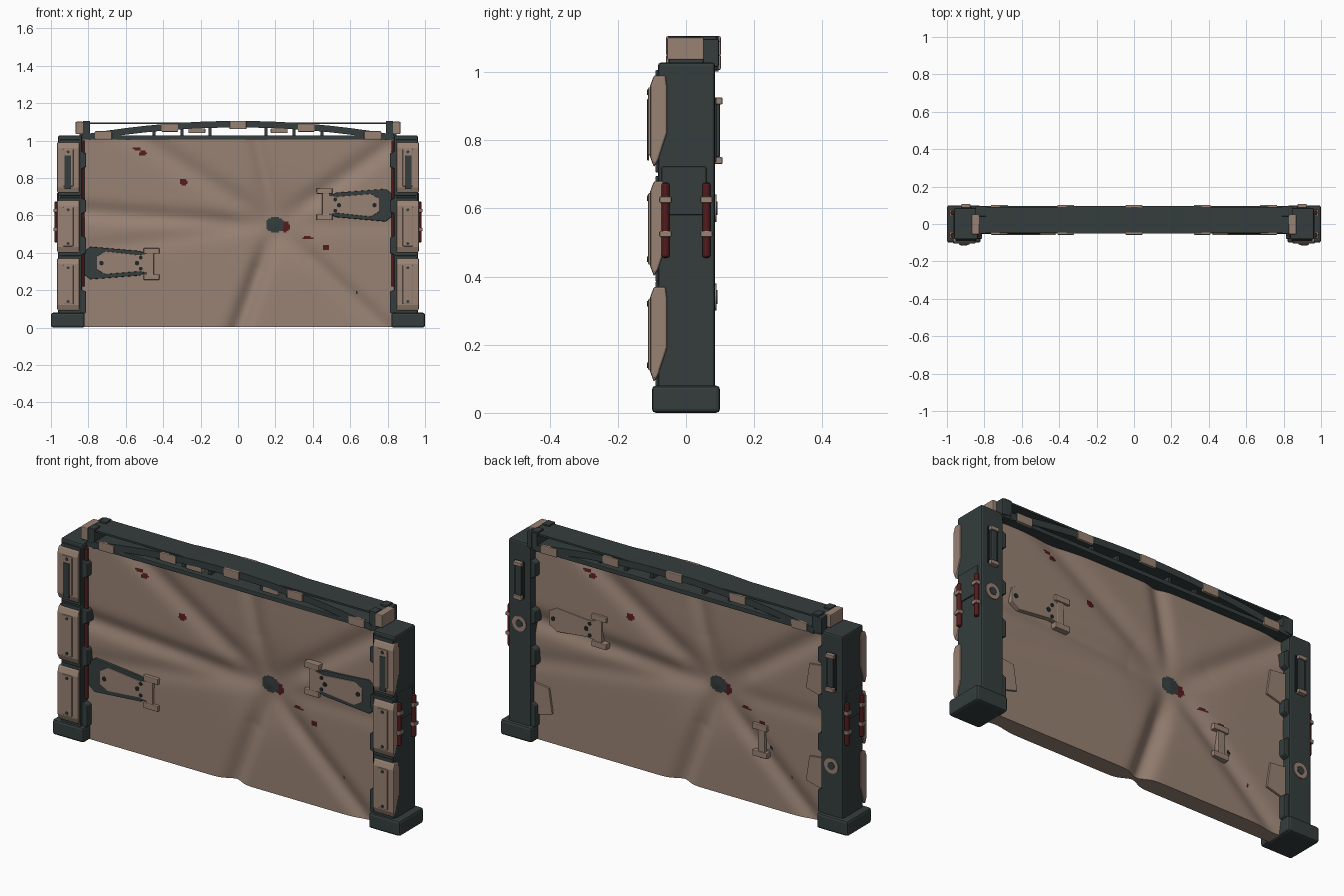
import bpy, bmesh, math
from mathutils import Matrix, Vector

cube = bpy.data.objects.get("Cube")
if cube:
    bpy.data.objects.remove(cube)


def material(name, rgb):
    m = bpy.data.materials.new(name)
    m.use_nodes = True
    m.diffuse_color = (*rgb, 1)
    m.node_tree.nodes["Principled BSDF"].inputs["Base Color"].default_value = (*rgb, 1)
    return m


TAN = material("tan_paint", (0.32, 0.225, 0.175))
DARK = material("dark_metal", (0.035, 0.047, 0.046))
BLACK = material("black_recess", (0.014, 0.019, 0.021))
RED = material("dark_red", (0.085, 0.011, 0.012))


def finish(name, bm, mats, bevel=0.0):
    me = bpy.data.meshes.new(name)
    bm.to_mesh(me)
    bm.free()
    for m in mats:
        me.materials.append(m)
    ob = bpy.data.objects.new(name, me)
    bpy.context.collection.objects.link(ob)
    if bevel:
        mod = ob.modifiers.new("Bevel", "BEVEL")
        mod.width = bevel
        mod.segments = 2
    return ob


def prism(name, pts, axis, a, b, mat, bevel=0.0):
    """Extrude a (y,z) profile along x, or an (x,z) profile along y."""
    bm = bmesh.new()
    rings = []
    for d in (a, b):
        rings.append([bm.verts.new((d, p, q) if axis == "x" else (p, d, q)) for p, q in pts])
    n = len(pts)
    bm.faces.new(rings[0])
    bm.faces.new(rings[1])
    for i in range(n):
        j = (i + 1) % n
        bm.faces.new((rings[0][i], rings[0][j], rings[1][j], rings[1][i]))
    bmesh.ops.recalc_face_normals(bm, faces=bm.faces)
    return finish(name, bm, [mat], bevel)


def box(name, x, y, z, mat, bevel=0.0):
    pts = [(x[0], z[0]), (x[1], z[0]), (x[1], z[1]), (x[0], z[1])]
    return prism(name, pts, "y", y[0], y[1], mat, bevel)


def rod(name, p, q, r, mat, bevel=0.0):
    p, q = Vector(p), Vector(q)
    bm = bmesh.new()
    rot = (q - p).to_track_quat("Z", "Y").to_matrix().to_4x4()
    bmesh.ops.create_cone(bm, cap_ends=True, segments=18, radius1=r, radius2=r,
                          depth=(q - p).length, matrix=Matrix.Translation((p + q) / 2) @ rot)
    for f in bm.faces:
        f.smooth = len(f.verts) == 4
    for e in bm.edges:
        e.smooth = e.calc_face_angle(0) < 1
    return finish(name, bm, [mat], bevel)


# Crumpled sheet: a dent with creases radiating from the impact point
HIT = Vector((0.197, 0.55))
CREASES = [((-0.5, 1.0), 0.018, 0.06), ((-0.8, 0.62), 0.02, 0.05), ((-0.8, 0.42), 0.008, 0.05),
           ((0.0, 0.0), 0.034, 0.05), ((0.66, 0.12), 0.018, 0.05), ((0.8, 0.97), 0.02, 0.055),
           ((0.1, 1.0), 0.018, 0.045), ((0.85, 0.55), 0.006, 0.05)]
STAINS = [(0.25, 0.54, 0.025, 0.03), (0.37, 0.48, 0.03, 0.008), (0.47, 0.43, 0.02, 0.015),
          (-0.29, 0.78, 0.02, 0.018), (-0.54, 0.955, 0.02, 0.01), (-0.51, 0.932, 0.02, 0.012),
          (0.635, 0.19, 0.007, 0.01)]


def sheet_depth(p):
    v = p - HIT
    y = 0.026 * math.exp(-(v.length / 0.18) ** 2)
    for target, amp, width in CREASES:
        d = (Vector(target) - HIT).normalized()
        along, side = v.dot(d), v.x * d.y - v.y * d.x
        if along > 0:
            y += amp * min(1, along / 0.25) * math.exp(-(side / width) ** 2)
    return min(y, 0.042) - 0.046


def sheet(name, turn):
    bm = bmesh.new()
    bmesh.ops.create_grid(bm, x_segments=200, y_segments=120, size=1)
    for v in bm.verts:
        p = Vector((v.co.x * 0.84, 0.508 + v.co.y * 0.505))
        v.co = (p.x, sheet_depth(p), p.y)
    for f in bm.faces:
        f.smooth = True
        c = f.calc_center_median()
        for x, z, a, b in STAINS:
            if ((c.x - x) / a) ** 2 + ((c.z - z) / b) ** 2 < 1:
                f.material_index = 2
        if ((c.x - HIT.x) / 0.05) ** 2 + ((c.z - HIT.y) / 0.043) ** 2 < 1:
            f.material_index = 1
    # Bottom hem closing the gap between the two sheets
    hem = [e for e in bm.edges if e.is_boundary and max(v.co.z for v in e.verts) < 0.004]
    new = bmesh.ops.extrude_edge_only(bm, edges=hem)["geom"]
    for g in new:
        if isinstance(g, bmesh.types.BMVert):
            g.co.y = 0
        elif isinstance(g, bmesh.types.BMFace):
            g.smooth = False
    finish(name, bm, [TAN, DARK, RED]).rotation_euler.z = turn


sheet("front_sheet", 0)
sheet("back_sheet", math.pi)

# Posts with feet, armour pads, tubes and rear fittings
for s, side in ((-1, "right"), (1, "left")):
    def X(a, b):
        return (s * a, s * b)

    box(side + "_foot", X(0.82, 1.0), (-0.1, 0.1), (0, 0.08), DARK, 0.012)
    box(side + "_post", X(0.835, 0.962), (-0.082, 0.085), (0.07, 1.027), DARK, 0.008)
    box(side + "_post_panel", X(0.95, 0.968), (-0.072, 0.06), (0.58, 0.722), DARK, 0.004)
    for z0, z1 in ((0.09, 0.37), (0.4, 0.68), (0.72, 0.99)):
        profile = [(-0.06, z1), (-0.094, z1), (-0.105, z1 - 0.03), (-0.105, z0 + 0.03), (-0.094, z0),
                   (-0.082, z0 + 0.02), (-0.056, z0 + 0.1), (-0.056, z1 - 0.03)]
        prism(side + "_pad", profile, "x", s * 0.848, s * 0.968, TAN, 0.006)
        box(side + "_pad_strip", X(0.88, 0.936), (-0.111, -0.1), (z0 + 0.035, z1 - 0.035), TAN, 0.004)
        if z0 > 0.7:
            box(side + "_pad_slot", X(0.892, 0.928), (-0.114, -0.108), (z0 + 0.02, z1 - 0.07), DARK, 0.002)
        for z in (z0 + 0.05, z1 - 0.05):
            rod(side + "_pad_bolt", (s * 0.908, -0.105, z), (s * 0.908, -0.114, z), 0.008, DARK)
        box(side + "_pad_backing", X(0.842, 0.955), (-0.09, -0.07), (z0 - 0.015, z1 + 0.015), DARK, 0.004)
    for z0, z1 in ((0.06, 0.21), (0.38, 0.5), (0.6, 0.7), (0.84, 0.95)):
        outline = [(s * 0.85, z0), (s * 0.812, z0 + 0.02), (s * 0.812, z1 - 0.02), (s * 0.85, z1)]
        prism(side + "_inner_lug", outline, "y", -0.08, 0.08, DARK, 0.005)
    rod(side + "_inner_tube", (s * 0.831, -0.06, 0.22), (s * 0.831, -0.06, 1.0), 0.01, RED)
    # Side tubes held by clips
    for y in (-0.06, 0.06):
        rod(side + "_side_tube", (s * 0.97, y, 0.455), (s * 0.97, y, 0.675), 0.012, RED, 0.007)
        for z in (0.525, 0.625):
            box(side + "_tube_clip", X(0.955, 0.986), (y - 0.017, y + 0.017), (z - 0.009, z + 0.009), TAN, 0.003)
    # Rear handle and ring
    box(side + "_rear_slot", X(0.87, 0.926), (0.08, 0.09), (0.735, 0.925), BLACK)
    box(side + "_rear_grip", X(0.88, 0.916), (0.086, 0.1), (0.75, 0.91), DARK, 0.005)
    for z in (0.74, 0.915):
        box(side + "_grip_tab", X(0.875, 0.922), (0.08, 0.107), (z - 0.01, z + 0.01), TAN, 0.003)
    z = 0.6 if s > 0 else 0.34
    rod(side + "_ring", (s * 0.898, 0.07, z), (s * 0.898, 0.09, z), 0.04, TAN)
    rod(side + "_ring_centre", (s * 0.898, 0.07, z), (s * 0.898, 0.092, z), 0.02, DARK)
    # Beam ends
    box(side + "_beam_end", X(0.79, 0.832), (-0.05, 0.095), (1.02, 1.097), DARK, 0.004)
    box(side + "_beam_cap", X(0.828, 0.868), (-0.055, 0.052), (1.035, 1.101), TAN, 0.004)
    box(side + "_cap_rear", X(0.82, 0.848), (0.05, 0.097), (1.015, 1.097), DARK, 0.004)
    for y in (-0.027, 0.065):
        box(side + "_cap_tab", X(0.79, 0.828), (y - 0.024, y + 0.024), (1.092, 1.105), DARK, 0.002)

# Top beam: flat rail below, bowed deck above, thin straight top plate
box("lower_rail", (-0.84, 0.84), (-0.052, 0.092), (1.005, 1.028), DARK, 0.004)
box("top_plate", (-0.82, 0.82), (-0.045, 0.09), (1.088, 1.097), DARK)


def arch(x):
    return 1.105 - 0.068 * (x / 0.8) ** 2


xs = [-0.8 + 0.1 * i for i in range(17)]
prism("bowed_deck", [(x, arch(x)) for x in xs] + [(x, arch(x) - 0.035) for x in reversed(xs)],
      "y", -0.052, 0.096, DARK)
for x in (-0.45, -0.3, -0.15, 0.15, 0.3, 0.45):
    box("beam_web", (x - 0.008, x + 0.008), (-0.02, 0.07), (1.02, arch(x) - 0.02), DARK)
for x in (-0.72, -0.365, 0, 0.365, 0.72):
    z = arch(x) - 0.022
    for y in (-0.05, 0.094):
        box("beam_clip", (x - 0.045, x + 0.045), (y - 0.008, y + 0.008), (z - 0.022, z + 0.022), TAN, 0.004)
for x in (-0.22, 0.22):
    box("beam_block", (x - 0.045, x + 0.045), (-0.05, -0.02), (1.04, 1.065), TAN, 0.003)

# Hinge arms, the second one turned half round
ARM = [(0.83, 0.6), (0.79, 0.567), (0.53, 0.59), (0.47, 0.61), (0.47, 0.7), (0.53, 0.722), (0.79, 0.742), (0.83, 0.71)]
PLATE = [(0.46, 0.6), (0.53, 0.612), (0.71, 0.592), (0.755, 0.62), (0.755, 0.69), (0.71, 0.715), (0.53, 0.7), (0.46, 0.712)]
for s, side, rear in ((1, "left", 0.05), (-1, "right", 0.038)):
    def turn(pts):
        return [(s * x, z if s > 0 else 1 - z) for x, z in pts]

    def slab(name, x0, x1, z0, z1, y0, y1):
        prism(side + name, turn([(x0, z0), (x1, z0), (x1, z1), (x0, z1)]), "y", y0, y1, TAN, 0.004)

    prism(side + "_arm", turn(ARM), "y", -0.053, 0.022, DARK, 0.004)
    prism(side + "_arm_plate", turn(PLATE), "y", -0.058, rear, TAN, 0.003)
    slab("_arm_neck", 0.45, 0.49, 0.59, 0.73, -0.058, 0.052)
    for z in (0.59, 0.73):
        slab("_arm_fork", 0.42, 0.505, z - 0.015, z + 0.015, -0.06, 0.058)
    for x, z, r in ((0.52, 0.685, 0.01), (0.52, 0.625, 0.01), (0.54, 0.655, 0.012), (0.73, 0.655, 0.012)):
        (hx, hz), = turn([(x, z)])
        rod(side + "_arm_hole", (hx, -0.06, hz), (hx, rear + 0.002, hz), r, BLACK)

# Rear gusset plates beside the posts
for s, z in ((1, 0.22), (-1, 0.75), (-1, 0.27)):
    prism("rear_gusset", [(s * 0.84, z - 0.09), (s * 0.73, z - 0.06), (s * 0.75, z + 0.07), (s * 0.84, z + 0.08)],
          "y", 0.046, 0.058, TAN, 0.002)
